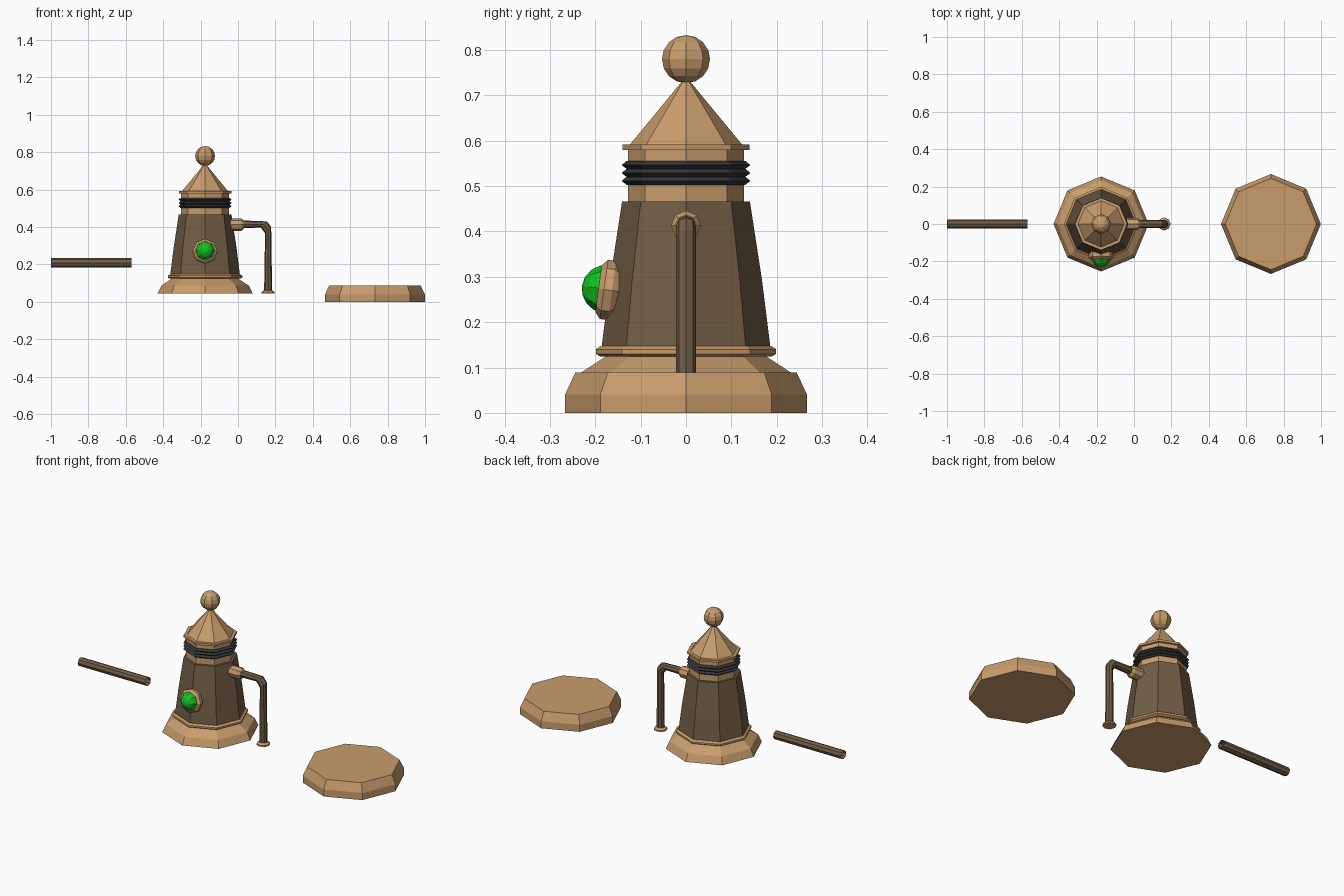
import bpy, bmesh, math
from mathutils import Matrix, Vector

if "Cube" in bpy.data.objects:
    bpy.data.objects.remove(bpy.data.objects["Cube"])


def material(name, colour):
    m = bpy.data.materials.new(name)
    m.diffuse_color = (*colour, 1)
    m.use_nodes = True
    m.node_tree.nodes["Principled BSDF"].inputs["Base Color"].default_value = m.diffuse_color
    return m


TAN = material("tan brass", (0.58, 0.335, 0.15))
BROWN = material("dark brown", (0.165, 0.11, 0.06))
BLACK = material("charcoal", (0.035, 0.037, 0.041))
GREEN = material("bright green", (0.006, 0.53, 0.018))
SIDES = 8


def finish(name, bm, mat):
    bmesh.ops.recalc_face_normals(bm, faces=bm.faces)
    mesh = bpy.data.meshes.new(name)
    bm.to_mesh(mesh)
    bm.free()
    mesh.materials.append(mat)
    obj = bpy.data.objects.new(name, mesh)
    bpy.context.collection.objects.link(obj)
    return obj


def skin(name, rings, mat, caps=True):
    """Join a list of eight-point rings into a faceted surface."""
    bm = bmesh.new()
    loops = [[bm.verts.new(p) for p in ring] for ring in rings]
    for a, b in zip(loops, loops[1:]):
        for i in range(SIDES):
            j = (i + 1) % SIDES
            bm.faces.new((a[i], a[j], b[j], b[i]))
    if caps:
        bm.faces.new(loops[0])
        bm.faces.new(loops[-1])
    bmesh.ops.remove_doubles(bm, verts=bm.verts, dist=1e-5)
    return finish(name, bm, mat)


def lathe(name, profile, mat, origin=(0, 0, 0), rot=Matrix(), caps=True):
    """Turn (radius, height) pairs around an axis."""
    m = Matrix.Translation(origin) @ rot
    rings = [[m @ Vector((r * math.cos(k * math.tau / SIDES),
                          r * math.sin(k * math.tau / SIDES), z))
              for k in range(SIDES)] for r, z in profile]
    return skin(name, rings, mat, caps)


def ball(name, radius, mat, origin, rot=Matrix()):
    bm = bmesh.new()
    bmesh.ops.create_uvsphere(bm, u_segments=SIDES, v_segments=8, radius=radius,
                              matrix=Matrix.Translation(origin) @ rot)
    return finish(name, bm, mat)


CX = -0.176
AXIS = (CX, 0, 0)
ALONG_X = Matrix.Rotation(math.pi / 2, 4, 'Y')
FORWARD = Matrix.Rotation(math.radians(82), 4, 'X')

# Main vessel, from foot to finial
lathe("foot", [(0.254, 0.045), (0.234, 0.087), (0.175, 0.126)], TAN, AXIS)
lathe("foot_ring", [(0.188, 0.124), (0.199, 0.13), (0.199, 0.14), (0.187, 0.148)],
      TAN, AXIS)
lathe("body", [(0.188, 0.13), (0.168, 0.29), (0.141, 0.466)], BROWN, AXIS)
lathe("neck", [(0.128, 0.45), (0.128, 0.585)], TAN, AXIS)
ridges = []
for i in range(3):
    z = 0.503 + i * 0.0175
    ridges += [(0.131, z), (0.142, z + 0.0085)]
lathe("neck_ridges", ridges + [(0.131, 0.5555)], BLACK, AXIS)
lathe("cap_rim", [(0.14, 0.58), (0.14, 0.592)], TAN, AXIS)
lathe("cap_cone", [(0.125, 0.59), (0.004, 0.737)], TAN, AXIS)
ball("finial", 0.053, TAN, (CX, 0, 0.78))

# Front gem in its bezel, leaning with the wall
lathe("gem_bezel", [(0.05, -0.03), (0.066, -0.008), (0.066, 0.01), (0.052, 0.022)],
      TAN, (CX, -0.171, 0.271), FORWARD)
ball("gem", 0.053, GREEN, (CX, -0.177, 0.273), FORWARD)

# Spout: socket, bent pipe and flared tip
lathe("spout_socket", [(0.033, -0.05), (0.033, 0.018), (0.024, 0.03)], TAN,
      (0, 0, 0.413), ALONG_X)
path = [(0.0, 0.415), (0.138, 0.414), (0.161, 0.384), (0.161, 0.05)]
pipe_rings = []
for n, (x, z) in enumerate(path):
    tilt = (0, math.pi / 4, math.pi / 4, math.pi / 2)[n]
    wide = 1.08 if n in (1, 2) else 1.0
    ring = []
    for k in range(SIDES):
        a = k * math.tau / SIDES
        up = 0.0215 * wide * math.cos(a)
        ring.append((x + up * math.sin(tilt), 0.0215 * math.sin(a),
                     z + up * math.cos(tilt)))
    pipe_rings.append(ring)
skin("spout_pipe", pipe_rings, BROWN)
lathe("spout_tip", [(0.035, 0.045), (0.035, 0.053), (0.023, 0.062)], TAN, (0.161, 0, 0))

# Separate pieces: open tube on the left, round plate on the right
lathe("loose_tube", [(0.0245, -1.0), (0.0245, -0.57)], BROWN, (0, 0, 0.209),
      ALONG_X, caps=False)
lathe("plate", [(0.267, 0.0), (0.267, 0.04), (0.244, 0.089)], TAN, (0.732, 0, 0))
